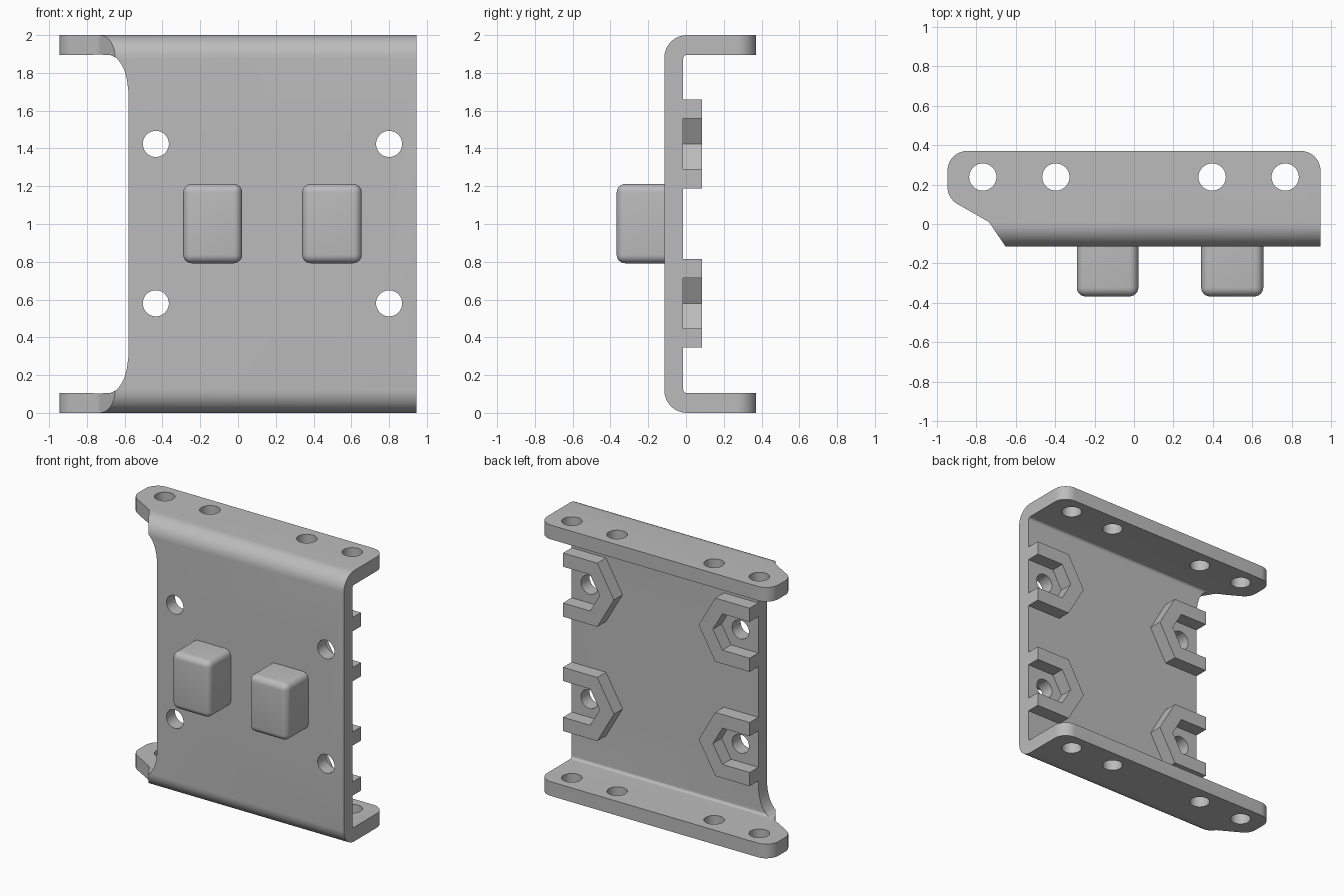
import bpy
import bmesh
from math import pi, cos, sin, sqrt
from mathutils import Vector

cube = bpy.data.objects.get("Cube")
if cube:
    bpy.data.objects.remove(cube, do_unlink=True)

grey = bpy.data.materials.new("plain grey")
grey.use_nodes = True
COLOUR = (0.5, 0.5, 0.5, 1)
grey.diffuse_color = COLOUR
grey.node_tree.nodes["Principled BSDF"].inputs["Base Color"].default_value = COLOUR

# Where the two outline coordinates and the depth go for each axis
PLACE = {
    "x": lambda u, v, d: (d, u, v),
    "y": lambda u, v, d: (u, d, v),
    "z": lambda u, v, d: (u, v, d),
}


def rounded(corners, steps=10):
    """Outline from (u, v, radius) corners, each replaced by a tangent arc."""
    out = []
    n = len(corners)
    for i, (u, v, r) in enumerate(corners):
        p = Vector((u, v))
        if r == 0:
            out.append(p)
            continue
        a = (Vector(corners[i - 1][:2]) - p).normalized()
        b = (Vector(corners[(i + 1) % n][:2]) - p).normalized()
        half = a.angle(b) / 2
        centre = p + (a + b).normalized() * (r / sin(half))
        start = p + a * (r / (sin(half) / cos(half))) - centre
        end = p + b * (r / (sin(half) / cos(half))) - centre
        sweep = start.angle(end)
        for k in range(steps + 1):
            t = k / steps
            out.append(centre + (start * sin((1 - t) * sweep) + end * sin(t * sweep)) / sin(sweep))
    return out


def prism(name, outline, axis, lo, hi):
    """Solid with the given outline, running along an axis from lo to hi."""
    bm = bmesh.new()
    face = bm.faces.new([bm.verts.new(PLACE[axis](u, v, lo)) for u, v in outline])
    ext = bmesh.ops.extrude_face_region(bm, geom=[face])
    moved = [g for g in ext["geom"] if isinstance(g, bmesh.types.BMVert)]
    bmesh.ops.translate(bm, verts=moved, vec=PLACE[axis](0, 0, hi - lo))
    bmesh.ops.recalc_face_normals(bm, faces=bm.faces)
    mesh = bpy.data.meshes.new(name)
    bm.to_mesh(mesh)
    bm.free()
    mesh.materials.append(grey)
    obj = bpy.data.objects.new(name, mesh)
    bpy.context.collection.objects.link(obj)
    return obj


def activate(obj):
    bpy.ops.object.select_all(action="DESELECT")
    obj.select_set(True)
    bpy.context.view_layer.objects.active = obj


def boolean(obj, tool, operation="DIFFERENCE"):
    activate(obj)
    mod = obj.modifiers.new("cut", "BOOLEAN")
    mod.object, mod.operation, mod.solver = tool, operation, "EXACT"
    bpy.ops.object.modifier_apply(modifier=mod.name)
    bpy.data.objects.remove(tool, do_unlink=True)


def smooth(obj):
    activate(obj)
    bpy.ops.object.shade_smooth_by_angle(angle=pi / 6)


def circle(u, v, r, n=40):
    return [(u + r * cos(2 * pi * k / n), v + r * sin(2 * pi * k / n)) for k in range(n)]


END, FRONT, INNER, REAR, SHEET = 0.945, -0.115, -0.015, 0.37, 0.105
HOLE = 0.069

# Bent sheet: C-shaped section run along the width
bracket = prism("bracket", rounded([
    (REAR, 0, 0), (FRONT, 0, 0.12), (FRONT, 2, 0.12), (REAR, 2, 0),
    (REAR, 2 - SHEET, 0), (INNER, 2 - SHEET, 0.02), (INNER, SHEET, 0.02), (REAR, SHEET, 0),
]), "x", -END, END)

# Trim to the flange outline, with its slanted corner
flange = prism("flange_outline", rounded([
    (-0.65, -0.15, 0), (END, -0.15, 0), (END, REAR, 0.1), (-END, REAR, 0.1),
    (-END, 0.13, 0.1), (-0.735, 0.01, 0.04), (-0.65, FRONT, 0),
]), "z", -0.1, 2.1)
boolean(bracket, flange, "INTERSECT")

# Cut the web back on one side, flaring towards the flanges
flare = [(-0.73, 0.897), (-0.67, 0.893), (-0.642, 0.878), (-0.62, 0.85),
         (-0.602, 0.815), (-0.588, 0.765), (-0.58, 0.7)]
notch = [(-1.2, 1.895), (-0.8, 1.895)] + [(x, 1 + h) for x, h in flare]
notch += [(x, 2 - z) for x, z in reversed(notch)]
boolean(bracket, prism("web_notch", notch, "y", -0.5, 0.5))

# Holes through the flanges and the web
BOLTS = [(x, z) for x in (-0.435, 0.8) for z in (0.58, 1.424)]
for x in (-0.766, -0.396, 0.396, 0.766):
    boolean(bracket, prism("flange_hole", circle(x, 0.238, HOLE), "z", -0.1, 2.1))
for x, z in BOLTS:
    boolean(bracket, prism("web_hole", circle(x, z, HOLE), "y", -0.5, 0.5))
smooth(bracket)


def half_hex(flat, reach):
    """Open half of a hexagon, from the upper prong round to the lower one."""
    side = flat / sqrt(3)
    return [(reach, flat), (-side, flat), (-2 * side, 0), (-side, -flat), (reach, -flat)]


# Nut pockets on the rear of the web, open towards the nearest side edge
pocket = half_hex(0.235, 0.145) + half_hex(0.134, 0.145)[::-1]
for x, z in BOLTS:
    way = 1 if x > 0 else -1
    prism("nut_pocket", [(x + way * u, z + v) for u, v in pocket], "y", INNER - 0.002, 0.086)

# Rounded blocks on the front
for name, x0, x1 in (("right_block", -0.29, 0.022), ("left_block", 0.34, 0.655)):
    block = prism(name, [(x0, 0.792), (x1, 0.792), (x1, 1.212), (x0, 1.212)], "y", -0.367, FRONT + 0.002)
    bm = bmesh.new()
    bm.from_mesh(block.data)
    edges = [e for e in bm.edges if min(v.co.y for v in e.verts) < -0.3]
    bmesh.ops.bevel(bm, geom=edges, offset=0.045, segments=6, profile=0.5, affect="EDGES")
    bm.to_mesh(block.data)
    bm.free()
    smooth(block)
